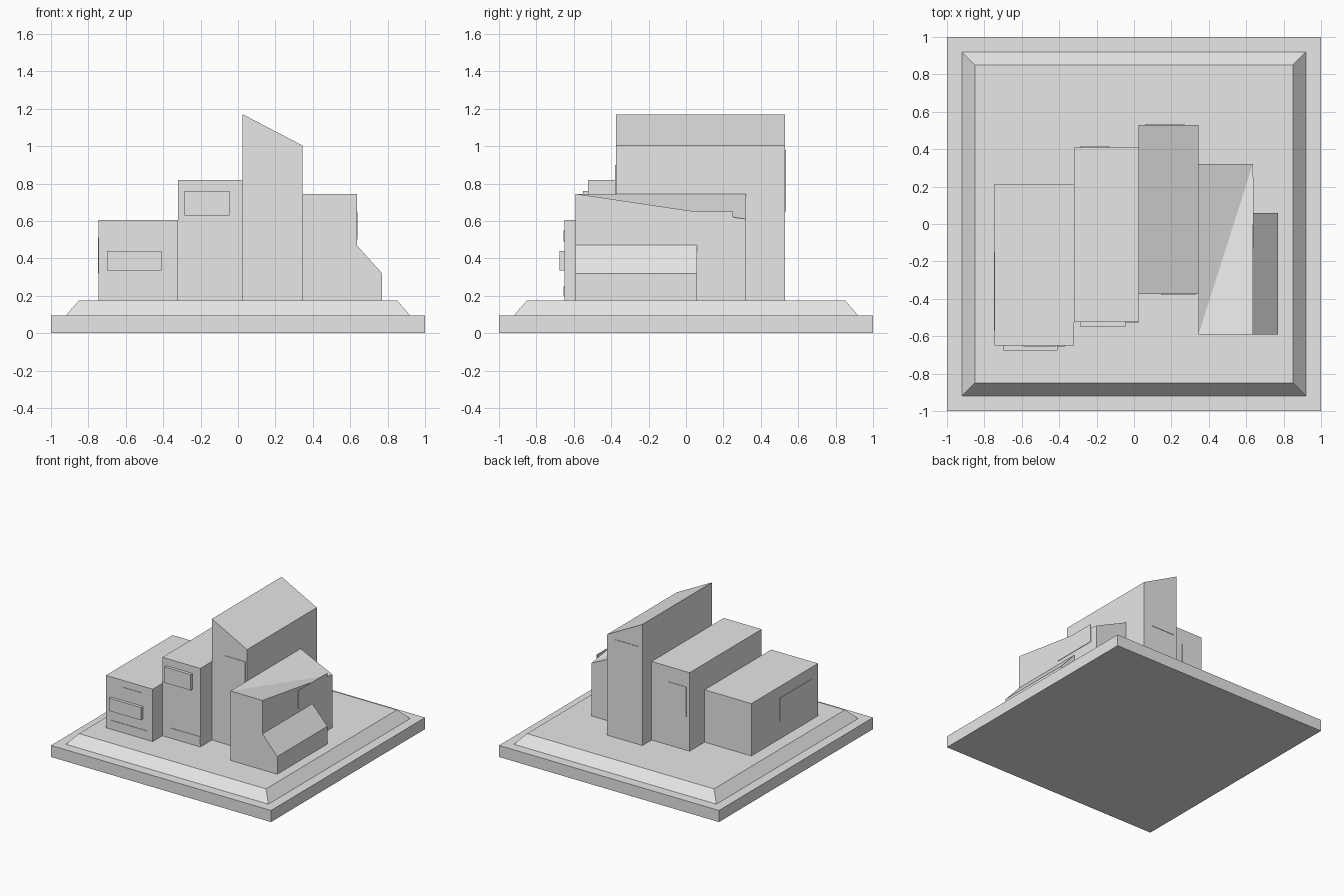
import bpy

cube = bpy.data.objects.get("Cube")
if cube:
    bpy.data.objects.remove(cube, do_unlink=True)

GREY = (0.8, 0.8, 0.8, 1)
grey = bpy.data.materials.new("plain grey")
grey.use_nodes = True
grey.diffuse_color = GREY
grey.node_tree.nodes["Principled BSDF"].inputs["Base Color"].default_value = GREY


def solid(name, verts, faces):
    mesh = bpy.data.meshes.new(name)
    mesh.from_pydata(verts, [], faces)
    mesh.materials.append(grey)
    obj = bpy.data.objects.new(name, mesh)
    bpy.context.collection.objects.link(obj)
    return obj


def prism(name, profile, y0, y1):
    """Extrude an x-z profile (counter-clockwise seen from the front) along y."""
    n = len(profile)
    verts = [(x, y, z) for y in (y0, y1) for x, z in profile]
    faces = [tuple(range(n)), tuple(reversed(range(n, 2 * n)))]
    faces += [(i, i + n, (i + 1) % n + n, (i + 1) % n) for i in range(n)]
    return solid(name, verts, faces)


def block(name, x, y, z):
    return prism(name, [(x[0], z[0]), (x[1], z[0]), (x[1], z[1]), (x[0], z[1])], *y)


# Stepped base: square slab with a bevelled plinth
FLOOR = 0.175
block("base_slab", (-1, 1), (-1, 1), (0, 0.095))
corners = [(-1, -1), (1, -1), (1, 1), (-1, 1)]
solid("plinth",
      [(sx * r, sy * r, z) for r, z in ((0.92, 0.095), (0.85, FLOOR)) for sx, sy in corners],
      [(3, 2, 1, 0), (4, 5, 6, 7)] + [(i, (i + 1) % 4, (i + 1) % 4 + 4, i + 4) for i in range(4)])

# Row of buildings
block("low_building", (-0.745, -0.32), (-0.65, 0.215), (FLOOR, 0.605))
block("middle_building", (-0.32, 0.025), (-0.525, 0.41), (FLOOR, 0.82))
prism("tower", [(0.025, FLOOR), (0.345, FLOOR), (0.345, 1.003), (0.025, 1.17)], -0.375, 0.53)
prism("side_annex", [(0.635, FLOOR), (0.77, FLOOR), (0.77, 0.32), (0.635, 0.47)], -0.59, 0.06)

# Building with one dropped roof corner, folded along the diagonal
x0, x1, y0, y1, top, low = 0.345, 0.635, -0.59, 0.32, 0.745, 0.61
solid("folded_roof_building",
      [(x0, y0, FLOOR), (x1, y0, FLOOR), (x1, y1, FLOOR), (x0, y1, FLOOR),
       (x0, y0, top), (x1, y0, top), (x1, y1, low), (x0, y1, top)],
      [(3, 2, 1, 0), (4, 5, 6), (4, 6, 7),
       (0, 1, 5, 4), (1, 2, 6, 5), (2, 3, 7, 6), (3, 0, 4, 7)])

# Projecting windows on the front walls
block("low_front_window", (-0.70, -0.41), (-0.675, -0.65), (0.335, 0.44))
block("middle_front_window", (-0.285, -0.045), (-0.55, -0.525), (0.63, 0.76))

# Thin wall panels
T = 0.004
block("low_upper_panel", (-0.59, -0.42), (-0.65 - T, -0.65), (0.49, 0.55))
block("low_lower_panel", (-0.70, -0.37), (-0.65 - T, -0.65), (0.20, 0.25))
block("low_side_panel", (-0.745 - T, -0.745), (-0.57, -0.15), (0.32, 0.51))
block("middle_lower_panel", (-0.24, 0.025), (-0.525 - T, -0.525), (0.20, 0.26))
block("middle_back_panel", (-0.29, -0.13), (0.41, 0.41 + T), (0.45, 0.695))
block("tower_front_panel", (0.145, 0.33), (-0.375 - T, -0.375), (0.70, 0.90))
block("tower_back_panel", (0.06, 0.27), (0.53, 0.53 + T), (0.65, 0.98))
block("folded_side_panel", (0.635, 0.635 + T), (-0.13, 0.25), (0.50, 0.65))

# Consistent outward normals
import bmesh
for obj in bpy.context.collection.objects:
    if obj.type == 'MESH' and grey.name in obj.data.materials:
        bm = bmesh.new()
        bm.from_mesh(obj.data)
        bmesh.ops.recalc_face_normals(bm, faces=bm.faces)
        bm.to_mesh(obj.data)
        bm.free()
